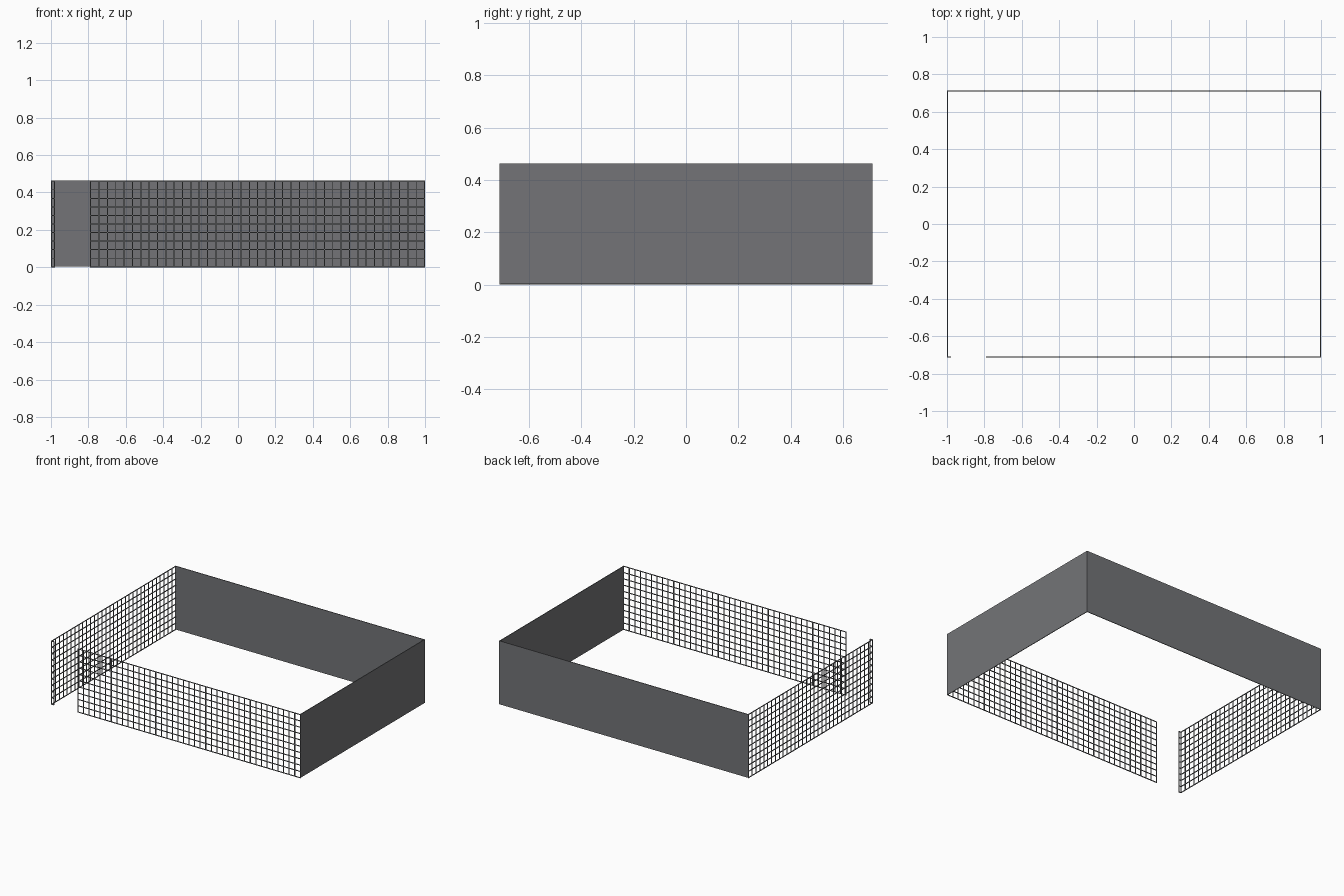
import bpy, bmesh
from mathutils import Matrix, Vector

if "Cube" in bpy.data.objects:
    bpy.data.objects.remove(bpy.data.objects["Cube"])

X, Y, H = 1.0, 0.713, 0.463   # half length, half width, height
T = 0.005                     # bar and panel thickness

steel = bpy.data.materials.new("dark_steel")
steel.diffuse_color = (0.172, 0.175, 0.185, 1)
steel.use_nodes = True
steel.node_tree.nodes["Principled BSDF"].inputs["Base Color"].default_value = steel.diffuse_color


def box(bm, lo, hi):
    lo, hi = Vector(lo), Vector(hi)
    m = Matrix.Translation((lo + hi) / 2) @ Matrix.Diagonal((*(hi - lo), 1))
    bmesh.ops.create_cube(bm, size=1, matrix=m)


def finish(bm, name):
    me = bpy.data.meshes.new(name)
    bm.to_mesh(me)
    bm.free()
    me.materials.append(steel)
    ob = bpy.data.objects.new(name, me)
    bpy.context.collection.objects.link(ob)


def panel(name, lo, hi):
    bm = bmesh.new()
    box(bm, lo, hi)
    finish(bm, name)


def grid(name, axis, a, b, edge, cells, rows=10):
    """Bar grid along one axis; edge is the outer face on the other axis."""
    bm = bmesh.new()

    def bar(u0, u1, z0, z1):
        if axis == 'x':
            box(bm, (u0, edge, z0), (u1, edge + T, z1))
        else:
            box(bm, (edge, u0, z0), (edge + T, u1, z1))

    for i in range(cells + 1):
        u = a + (b - a - T) * i / cells
        bar(u, u + T, 0, H)
    for j in range(rows + 1):
        z = (H - T) * j / rows
        bar(a, b, z, z + T)
    finish(bm, name)


# solid walls
panel("back_wall", (-X, Y - T, 0.003), (X, Y, H))
panel("right_wall", (X - T, -Y, 0.003), (X, Y, H))
# mesh fences, with a doorway gap at the front left corner
grid("front_fence", 'x', -0.79, X, -Y, 40)
grid("left_fence", 'y', -Y, Y, -X, 32)
grid("door_post_fence", 'x', -X, -0.978, -Y, 1)
